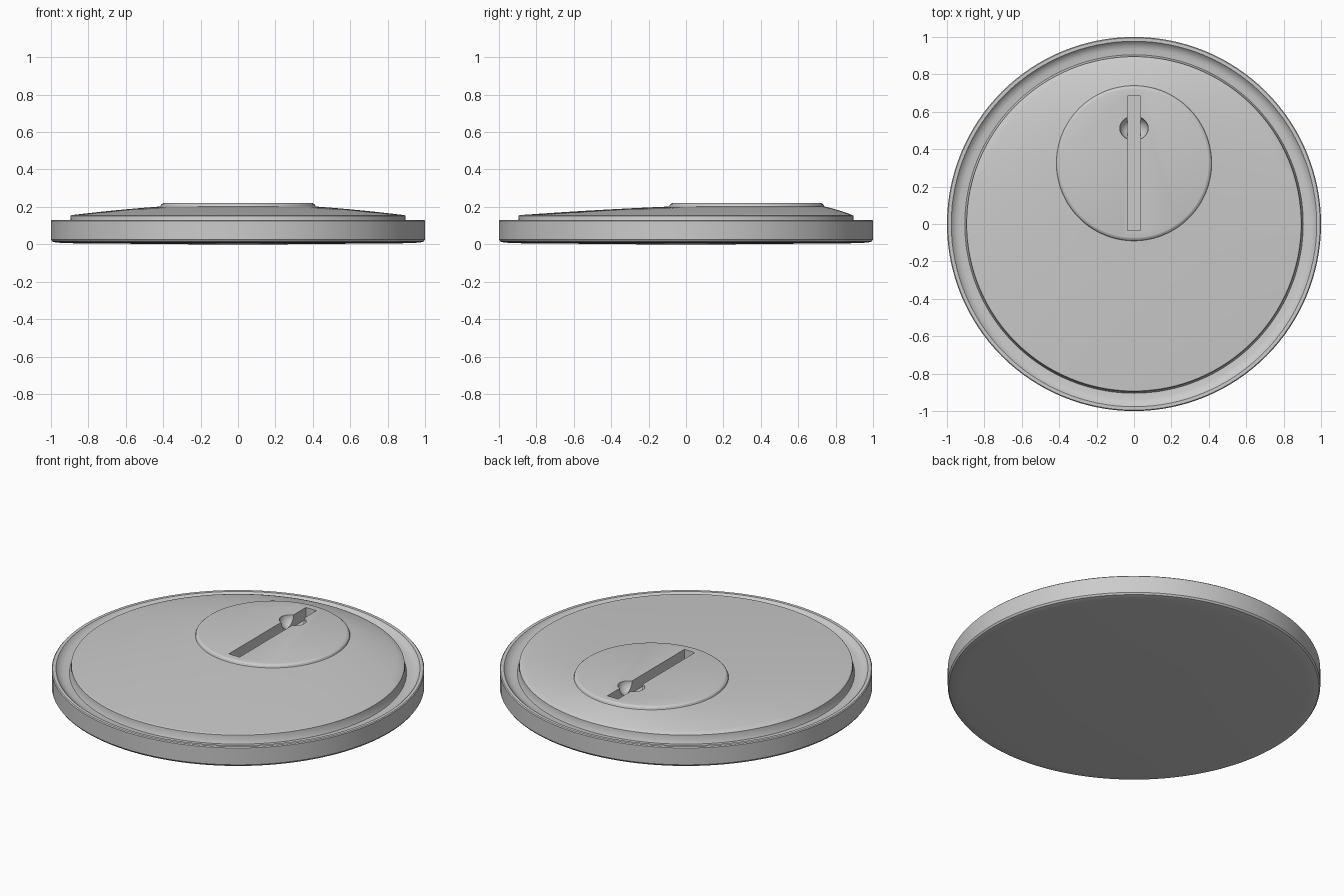
import bpy, bmesh
from math import sin, cos, pi, radians

if "Cube" in bpy.data.objects:
    bpy.data.objects.remove(bpy.data.objects["Cube"])

SEG = 128


def ring_loft(name, rings):
    """Closed solid through circles given as (radius, height, centre y), bottom to top."""
    bm = bmesh.new()
    loops = []
    for r, z, cy in rings:
        loops.append([bm.verts.new((r * cos(2 * pi * i / SEG), cy + r * sin(2 * pi * i / SEG), z))
                      for i in range(SEG)])
    for a, b in zip(loops, loops[1:]):
        for i in range(SEG):
            j = (i + 1) % SEG
            bm.faces.new((a[i], a[j], b[j], b[i]))
    bm.faces.new(loops[0][::-1])
    bm.faces.new(loops[-1])
    return make_object(name, bm)


def make_object(name, bm):
    bmesh.ops.recalc_face_normals(bm, faces=bm.faces)
    mesh = bpy.data.meshes.new(name)
    bm.to_mesh(mesh)
    bm.free()
    obj = bpy.data.objects.new(name, mesh)
    bpy.context.collection.objects.link(obj)
    return obj


def activate(obj):
    bpy.ops.object.select_all(action='DESELECT')
    obj.select_set(True)
    bpy.context.view_layer.objects.active = obj


def cut(target, cutter):
    cutter.hide_render = True
    activate(target)
    mod = target.modifiers.new("cut", 'BOOLEAN')
    mod.operation = 'DIFFERENCE'
    mod.solver = 'EXACT'
    mod.object = cutter
    bpy.ops.object.modifier_apply(modifier=mod.name)
    bpy.data.objects.remove(cutter, do_unlink=True)


# Base disc: gently bowed underside, upright side, rim and shallow gutter
base = ring_loft("base_disc", [(r, z, 0) for r, z in [
    (0.24, 0.0), (0.93, 0.006), (0.975, 0.01), (0.993, 0.015), (1.0, 0.025),
    (1.0, 0.125), (0.995, 0.13), (0.977, 0.13), (0.97, 0.122),
    (0.955, 0.111), (0.935, 0.105), (0.88, 0.102)]])

# Domed cover: off-centre loft ending in a raised flat boss
BOSS_Y = 0.325
cover_rings = [(0.91, 0.095, 0), (0.898, 0.115, 0), (0.895, 0.152, 0), (0.89, 0.156, 0)]
for k in range(1, 9):
    t = k / 8
    cover_rings.append((0.89 + (0.415 - 0.89) * t,
                        0.156 + 0.046 * t + 0.012 * t * (1 - t),
                        BOSS_Y * t))
cover_rings += [(0.411, 0.212, BOSS_Y), (0.402, 0.219, BOSS_Y), (0.398, 0.22, BOSS_Y)]
cover = ring_loft("domed_cover", cover_rings)

# Long slot in the boss
bm = bmesh.new()
bmesh.ops.create_cube(bm, size=1)
bmesh.ops.scale(bm, vec=(0.07, 0.72, 0.14), verts=bm.verts)
bmesh.ops.translate(bm, vec=(0, 0.325, 0.22), verts=bm.verts)
cut(cover, make_object("slot_cutter", bm))

# Rounded finger hollow across the slot
bm = bmesh.new()
bmesh.ops.create_uvsphere(bm, u_segments=48, v_segments=24, radius=1)
bmesh.ops.scale(bm, vec=(0.076, 0.065, 0.065), verts=bm.verts)
bmesh.ops.translate(bm, vec=(0, 0.512, 0.2201), verts=bm.verts)
cut(cover, make_object("hollow_cutter", bm))

# Smooth shading with crisp edges
for obj in (base, cover):
    activate(obj)
    bpy.ops.object.shade_smooth_by_angle(angle=radians(30))
